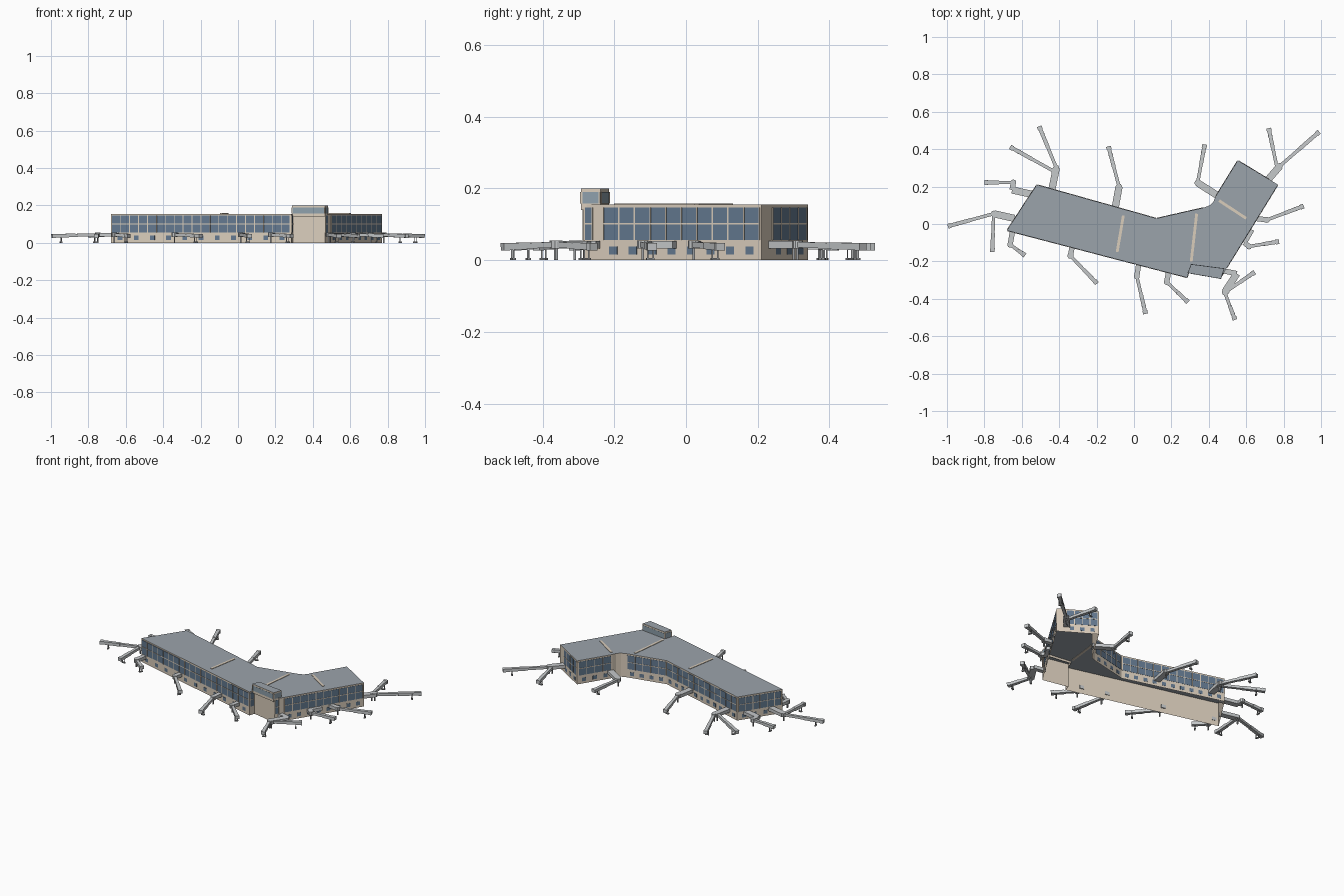
import bpy, bmesh
from mathutils import Vector, Matrix

if "Cube" in bpy.data.objects:
    bpy.data.objects.remove(bpy.data.objects["Cube"], do_unlink=True)


def material(name, rgb):
    m = bpy.data.materials.new(name)
    m.use_nodes = True
    m.diffuse_color = (*rgb, 1)
    bsdf = m.node_tree.nodes["Principled BSDF"]
    bsdf.inputs["Base Color"].default_value = (*rgb, 1)
    bsdf.inputs["Roughness"].default_value = 0.8
    return m


STONE = material("beige stone", (0.70, 0.61, 0.50))
ROOF = material("grey roof", (0.33, 0.37, 0.41))
GLASS = material("blue glass", (0.125, 0.19, 0.275))
PALE = material("pale glass", (0.27, 0.35, 0.41))
METAL = material("light grey metal", (0.56, 0.58, 0.59))
DARK = material("mid grey metal", (0.33, 0.34, 0.35))


def finish(name, bm, *mats):
    me = bpy.data.meshes.new(name)
    bm.to_mesh(me)
    bm.free()
    for m in mats:
        me.materials.append(m)
    ob = bpy.data.objects.new(name, me)
    bpy.context.collection.objects.link(ob)
    return ob


def beam(bm, p, q, w, h):
    """Box from p to q with width w and height h."""
    p, q = Vector(p), Vector(q)
    d = q - p
    x = d.normalized()
    up = Vector((0, 0, 1)) if abs(x.z) < 0.9 else Vector((0, 1, 0))
    y = up.cross(x).normalized()
    rot = Matrix((x, y, x.cross(y))).transposed().to_4x4()
    mat = Matrix.Translation((p + q) / 2) @ rot @ Matrix.Diagonal((d.length, w, h, 1))
    bmesh.ops.create_cube(bm, size=1, matrix=mat)


def shell(name, outline, z0, z1):
    """Walls with a roof and an open underside."""
    bm = bmesh.new()
    low = [bm.verts.new((x, y, z0)) for x, y in outline]
    top = [bm.verts.new((x, y, z1)) for x, y in outline]
    n = len(outline)
    for i in range(n):
        j = (i + 1) % n
        bm.faces.new((low[i], low[j], top[j], top[i]))
    bm.faces.new(top).material_index = 1
    return finish(name, bm, STONE, ROOF)


def on_wall(a, b, start, end):
    """End points of a strip on wall a-b, its direction and outward normal."""
    a, b = Vector((*a, 0)), Vector((*b, 0))
    d = (b - a).normalized()
    return a + d * start, b - d * end, d, Vector((d.y, -d.x, 0))


def plate(bm, a, b, out, z0, z1, depth):
    """Thin plate lying on the outer side of a wall."""
    shift = out * (depth / 2 + 0.0002) + Vector((0, 0, (z0 + z1) / 2))
    beam(bm, a + shift, b + shift, depth, z1 - z0)


def glazing(glass, bars, wall, z0, z1, start, end, pitch=0.05, rails=1):
    """Continuous glass strip with slim posts and rails in front."""
    a, b, d, out = on_wall(*wall, start, end)
    plate(glass, a, b, out, z0, z1, 0.001)
    n = max(1, round((b - a).length / pitch))
    for i in range(n + 1):
        c = a.lerp(b, i / n)
        plate(bars, c - d * 0.002, c + d * 0.002, out, z0, z1, 0.0025)
    for k in range(1, rails + 1):
        z = z0 + (z1 - z0) * k / (rails + 1)
        plate(bars, a, b, out, z - 0.002, z + 0.002, 0.0025)


def small_windows(glass, wall, start, end, pitch):
    a, b, d, out = on_wall(*wall, start, end)
    n = round((b - a).length / pitch)
    for i in range(n):
        c = a.lerp(b, (i + 0.5) / n)
        plate(glass, c - d * 0.013, c + d * 0.013, out, 0.015, 0.038, 0.001)


# Terminal building, outline anticlockwise
W, SW, NOTCH = (-0.68, -0.035), (0.285, -0.287), (0.295, -0.25)
S, E, N = (0.465, -0.285), (0.77, 0.21), (0.555, 0.34)
BEND = [(0.435, 0.145), (0.425, 0.12), (0.405, 0.1), (0.375, 0.088)]
MID, NW = (0.12, 0.03), (-0.52, 0.21)
shell("terminal_building", [W, SW, NOTCH, S, E, N, *BEND, MID, NW], 0, 0.155)

# Glazing of each wall: end margins and spacing of the small lower windows
glass, bars = bmesh.new(), bmesh.new()
walls = [(W, SW, 0.006, 0.006, 0.088), (S, E, 0.065, 0.006, 0.062),
         (E, N, 0.06, 0.008, 0.06), (N, BEND[0], 0.008, 0.008, 0.062),
         (BEND[-1], MID, 0.008, 0.004, 0.062), (MID, NW, 0.004, 0.006, 0.062),
         (NW, W, 0.008, 0.008, 0.062)]
for a, b, start, end, pitch in walls:
    glazing(glass, bars, (a, b), 0.056, 0.146, start, end)
    small_windows(glass, (a, b), start, end, pitch)
# Narrow panes beside the entrance wall
glazing(glass, bars, (SW, NOTCH), 0.056, 0.146, 0.004, 0.004)
corner = Vector(S).lerp(Vector(E), 0.055)
glazing(glass, bars, (S, corner), 0.056, 0.146, 0.003, 0.003)
finish("windows", glass, GLASS)

# Rooftop block over the entrance
block = [(0.288, -0.262), (0.465, -0.293), (0.482, -0.238), (0.305, -0.215)]
shell("rooftop_block", block, 0.14, 0.2)
glass = bmesh.new()
for i in range(4):
    glazing(glass, bars, (block[i], block[(i + 1) % 4]), 0.157, 0.19, 0.003, 0.003, 0.2, 0)
finish("rooftop_block_windows", glass, PALE)
finish("window_bars", bars, STONE)

# Roof joint strips
bm = bmesh.new()
for a, b in (((-0.057, 0.045), (-0.09, -0.15)), ((0.335, 0.055), (0.306, -0.2)),
             ((0.455, 0.125), (0.60, 0.03))):
    beam(bm, (*a, 0.1555), (*b, 0.1555), 0.015, 0.005)
finish("roof_strips", bm, STONE)

# Boarding bridges: fixed corridor from the wall, then a telescopic arm to the tip
bridges = [
    [(-0.64, 0.03), (-0.75, 0.055), (-0.995, -0.012)],
    [(-0.75, 0.055), (-0.758, -0.15)],
    [(-0.65, -0.04), (-0.662, -0.11), (-0.583, -0.168)],
    [(-0.53, 0.155), (-0.652, 0.182), (-0.645, 0.222), (-0.80, 0.222)],
    [(-0.44, 0.18), (-0.415, 0.30), (-0.507, 0.522)],
    [(-0.425, 0.28), (-0.662, 0.412)],
    [(-0.10, 0.09), (-0.08, 0.20), (-0.137, 0.415)],
    [(0.45, 0.15), (0.34, 0.22), (0.378, 0.425)],
    [(0.715, 0.235), (0.78, 0.31), (0.99, 0.493)],
    [(0.765, 0.30), (0.72, 0.512)],
    [(0.65, 0.03), (0.71, 0.022), (0.907, 0.096)],
    [(0.63, -0.03), (0.59, -0.10), (0.615, -0.12), (0.775, -0.094)],
    [(0.475, -0.25), (0.55, -0.265), (0.485, -0.365), (0.54, -0.512)],
    [(0.495, -0.36), (0.645, -0.257)],
    [(0.185, -0.255), (0.175, -0.31), (0.288, -0.418)],
    [(0.025, -0.215), (0.015, -0.28), (0.062, -0.48)],
    [(-0.33, -0.12), (-0.34, -0.17), (-0.198, -0.318)],
]
bm, legs = bmesh.new(), bmesh.new()
for path in bridges:
    pts = [Vector((x, y, 0.043)) for x, y in path]
    for p, q in zip(pts[:-2], pts[1:-1]):
        wide = 0.038 if (q - p).length > 0.09 else 0.028
        beam(bm, p, q, wide, 0.021)
    # round joint with its column
    root, tip = pts[-2], pts[-1] - Vector((0, 0, 0.006))
    bmesh.ops.create_cone(bm, cap_ends=True, segments=10, radius1=0.016, radius2=0.016,
                          depth=0.023, matrix=Matrix.Translation(root))
    beam(legs, (root.x, root.y, 0), root, 0.007, 0.007)
    # telescopic arm and end cab
    d = (tip - root).normalized()
    knee = root.lerp(tip, 0.5)
    beam(bm, root, knee, 0.018, 0.016)
    beam(bm, knee, tip, 0.021, 0.019)
    beam(bm, tip - d * 0.018, tip, 0.026, 0.021)
    # wheeled support
    foot = root.lerp(tip, 0.8)
    side = Vector((-d.y, d.x, 0)).normalized() * 0.008
    for s in (side, -side):
        beam(legs, (foot.x + s.x, foot.y + s.y, 0), foot + s, 0.004, 0.004)
    base = Vector((foot.x, foot.y, 0.003))
    beam(legs, base - side * 1.4, base + side * 1.4, 0.01, 0.006)
finish("boarding_bridges", bm, METAL)
finish("bridge_supports", legs, DARK)
